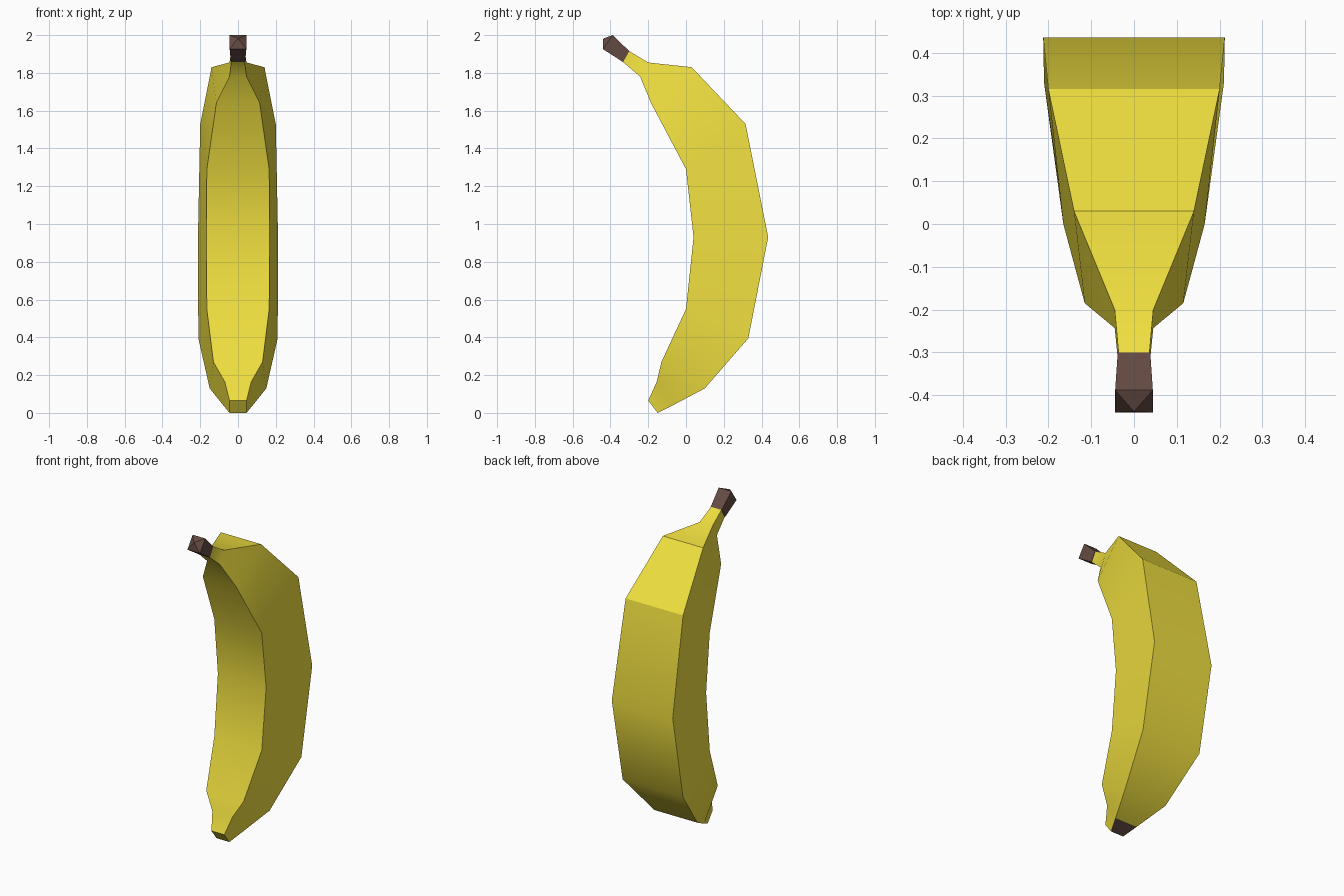
import bpy, math

if "Cube" in bpy.data.objects:
    bpy.data.objects.remove(bpy.data.objects["Cube"])


def material(name, color):
    m = bpy.data.materials.new(name)
    m.diffuse_color = (*color, 1)
    m.use_nodes = True
    m.node_tree.nodes["Principled BSDF"].inputs["Base Color"].default_value = m.diffuse_color
    return m


YELLOW = material("yellow_peel", (0.87, 0.74, 0.05))
BROWN = material("brown_end", (0.13, 0.07, 0.055))


def loft(name, rings, mat, apex=None, cap_start=False):
    """Skin four-sided rings: (outer y, z, half width, inner y, z, half width)."""
    verts, faces = [], []
    for oy, oz, ow, iy, iz, iw in rings:
        verts += [(ow, oy, oz), (-ow, oy, oz), (-iw, iy, iz), (iw, iy, iz)]
    for r in range(len(rings) - 1):
        for k in range(4):
            a, b = 4 * r + k, 4 * r + (k + 1) % 4
            faces.append((a, b, b + 4, a + 4))
    if cap_start:
        faces.append((3, 2, 1, 0))
    if apex:
        verts.append(apex)
        n, t = len(verts) - 1, 4 * (len(rings) - 1)
        faces += [(t + k, t + (k + 1) % 4, n) for k in range(4)]
    me = bpy.data.meshes.new(name)
    me.from_pydata(verts, [], faces)
    me.materials.append(mat)
    ob = bpy.data.objects.new(name, me)
    bpy.context.collection.objects.link(ob)
    bpy.ops.object.select_all(action='DESELECT')
    ob.select_set(True)
    bpy.context.view_layer.objects.active = ob
    bpy.ops.object.mode_set(mode='EDIT')
    bpy.ops.mesh.select_all(action='SELECT')
    bpy.ops.mesh.normals_make_consistent(inside=False)
    bpy.ops.object.mode_set(mode='OBJECT')
    bpy.ops.object.shade_smooth_by_angle(angle=math.radians(30))
    return ob


# Curved peel, from the blossom tip up to the neck
body = loft("banana_peel", [
    (-0.15, 0.00, 0.045, -0.20, 0.065, 0.045),
    (-0.07, 0.04, 0.078, -0.155, 0.165, 0.07),
    (0.10, 0.13, 0.15, -0.13, 0.27, 0.13),
    (0.33, 0.395, 0.21, 0.00, 0.55, 0.165),
    (0.435, 0.93, 0.212, 0.04, 0.93, 0.168),
    (0.315, 1.53, 0.20, 0.00, 1.29, 0.165),
    (0.03, 1.83, 0.14, -0.185, 1.64, 0.115),
    (-0.20, 1.855, 0.045, -0.243, 1.78, 0.045),
    (-0.30, 1.915, 0.036, -0.333, 1.857, 0.036),
], YELLOW, cap_start=True)

# Brown tip: the closing face at the bottom
body.data.materials.append(BROWN)
min(body.data.polygons, key=lambda p: p.center.z).material_index = 1

# Brown stem with a shallow pointed end
loft("stem", [
    (-0.30, 1.915, 0.038, -0.333, 1.857, 0.038),
    (-0.388, 2.00, 0.044, -0.44, 1.926, 0.044),
], BROWN, apex=(0, -0.438, 1.982), cap_start=True)
